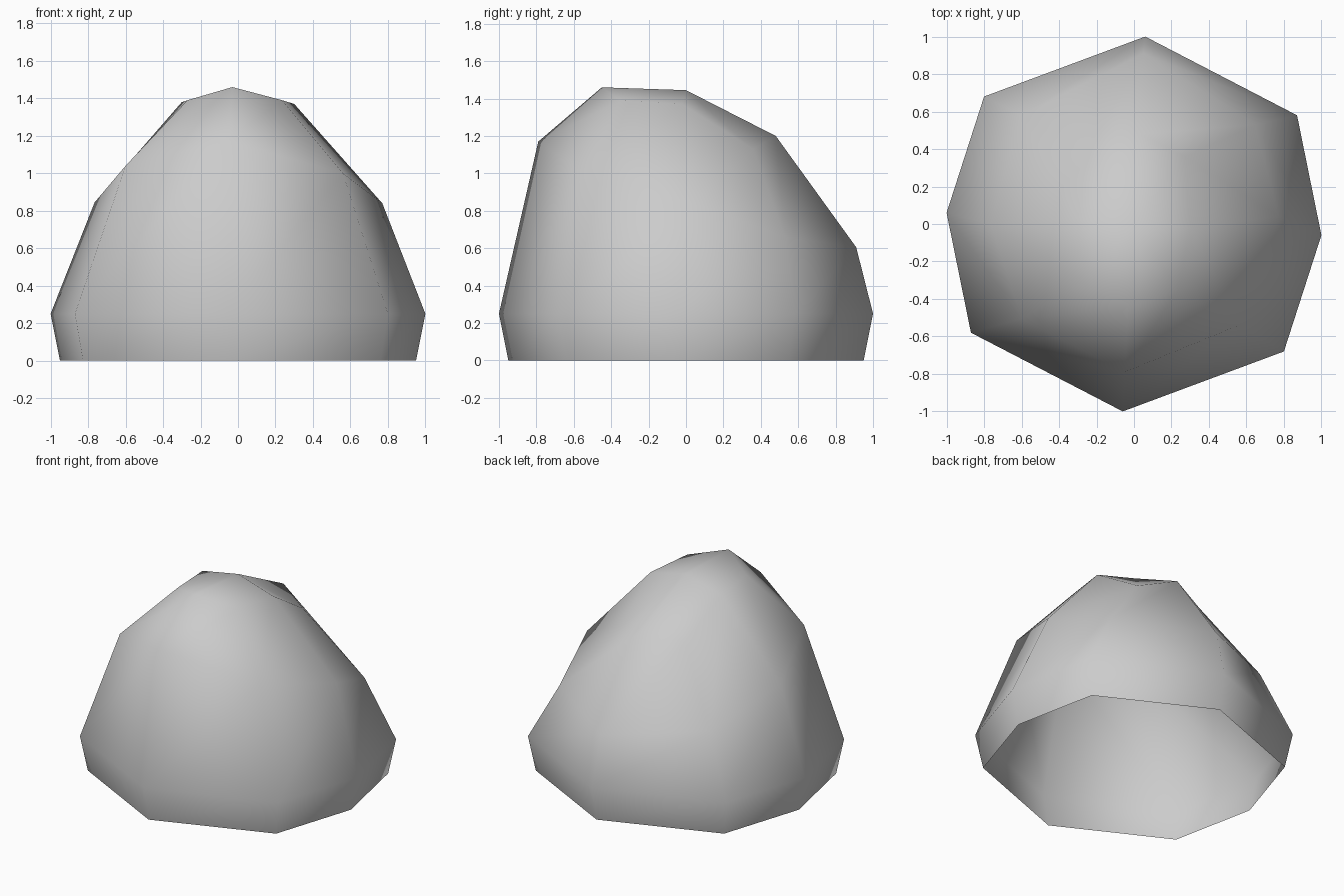
import bpy
import bmesh
from mathutils import Vector

# Remove the default object
default_cube = bpy.data.objects.get("Cube")
if default_cube:
    bpy.data.objects.remove(default_cube, do_unlink=True)


def make_material(name, colour):
    material = bpy.data.materials.new(name)
    material.use_nodes = True
    material.diffuse_color = colour
    shader = next(n for n in material.node_tree.nodes if n.type == 'BSDF_PRINCIPLED')
    shader.inputs["Base Color"].default_value = colour
    return material


def add_ring(bm, points):
    return [bm.verts.new(point) for point in points]


def bridge_rings(bm, lower, upper):
    count = len(lower)
    for i in range(count):
        following = (i + 1) % count
        bm.faces.new((lower[i], lower[following], upper[following], upper[i]))


def close_with_fan(bm, ring, tip):
    apex = bm.verts.new(tip)
    for current, following in zip(ring, ring[1:] + ring[:1]):
        bm.faces.new((current, following, apex))


# Widest outline: half of the octagon, the other half is its half-turn copy
half_outline = [(1, -.06), (.87, .58), (.06, 1), (-.8, .68)]
outline = half_outline + [(-x, -y) for x, y in half_outline]
belly_height = .25
foot_scale = .95

# Leaning shoulder and crown, counter-clockwise from the +x side
shoulder = [(.77, .04, .84), (.65, .53, .66), (.05, .91, .605), (-.6, .58, .68),
            (-.765, 0, .845), (-.6, -.505, 1.04), (-.05, -.79, 1.17), (.56, -.54, 1)]
crown = [(.3, -.02, 1.37), (.27, .36, 1.13), (.03, .48, 1.2), (-.25, .37, 1.15),
         (-.3, .02, 1.38), (-.27, -.31, 1.39), (-.03, -.45, 1.46), (.235, -.35, 1.39)]

# Boulder shell, open underneath
bm = bmesh.new()
levels = [
    [(x * foot_scale, y * foot_scale, 0) for x, y in outline],
    [(x, y, belly_height) for x, y in outline],
    shoulder,
    crown,
]
rings = [add_ring(bm, points) for points in levels]
for lower, upper in zip(rings, rings[1:]):
    bridge_rings(bm, lower, upper)
close_with_fan(bm, rings[-1], Vector((0, 0, 1.445)))

mesh = bpy.data.meshes.new("boulder")
bm.to_mesh(mesh)
bm.free()
mesh.shade_smooth()
mesh.materials.append(make_material("stone grey", (.6, .6, .6, 1)))

boulder = bpy.data.objects.new("boulder", mesh)
bpy.context.collection.objects.link(boulder)
